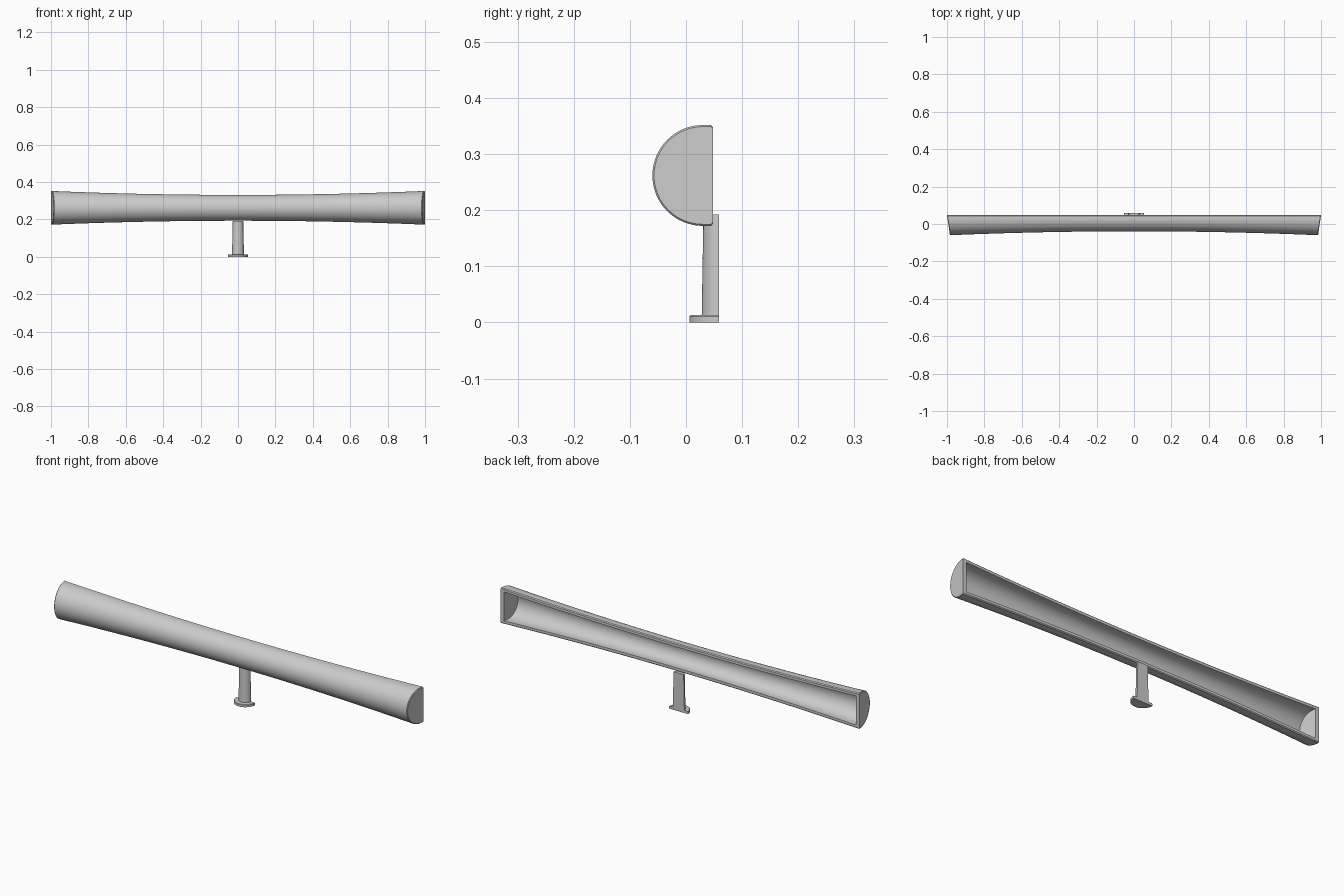
import bpy, bmesh, math

if "Cube" in bpy.data.objects:
    bpy.data.objects.remove(bpy.data.objects["Cube"])

BACK, CY, CZ = 0.048, 0.03, 0.262   # open back plane, arc centre
WALL, END = 0.017, 0.02             # shell and end wall thickness


def add_object(name, bm):
    bmesh.ops.recalc_face_normals(bm, faces=bm.faces)
    mesh = bpy.data.meshes.new(name)
    bm.to_mesh(mesh)
    bm.free()
    ob = bpy.data.objects.new(name, mesh)
    bpy.context.collection.objects.link(ob)
    bpy.context.view_layer.objects.active = ob
    ob.select_set(True)
    bpy.ops.object.shade_smooth_by_angle(angle=math.radians(35))
    ob.select_set(False)
    return ob


def d_section(bm, x, r, lip, n=32):
    """D-shaped section, open at the back; end sections lean inwards at the front."""
    pts = [(CY + (BACK - CY) * 1.0, r - lip), (BACK - 0.004, r)] if lip else [(BACK, r)]
    arc = [(CY - r * math.sin(math.pi * i / n), r * math.cos(math.pi * i / n)) for i in range(n + 1)]
    pts = pts + arc + [(y, -z) for y, z in reversed(pts)]
    return [bm.verts.new((x * (1 - 0.016 * (BACK - y) / 0.108), y, CZ + z)) for y, z in pts]


def skin(bm, rings):
    for a, b in zip(rings, rings[1:]):
        for i in range(len(a) - 1):
            bm.faces.new((a[i], a[i + 1], b[i + 1], b[i]))
    bm.faces.new(rings[0])
    bm.faces.new(rings[-1])


# flared hollow bar
bm = bmesh.new()
radius = lambda x: 0.069 + 0.021 * x * x
steps = [-1 + i / 16 for i in range(33)]
ends = [-0.997] + [x * 0.993 for x in steps[1:-1]] + [0.997]
outer = [d_section(bm, -1, radius(1) - 0.003, 0.003)]
outer += [d_section(bm, x, radius(x), 0.004) for x in ends]
outer += [d_section(bm, 1, radius(1) - 0.003, 0.003)]
inner = [d_section(bm, x * (1 - END), radius(x) - WALL, 0) for x in steps]
skin(bm, outer)
skin(bm, inner)
# flat rim around the opening
for k in (0, -1):
    o, i = [r[k] for r in outer], [r[k] for r in inner]
    i = [i[0]] + i + [i[-1]]
    for j in range(len(o) - 1):
        quad = list(dict.fromkeys((o[j], o[j + 1], i[j + 1], i[j])))
        bm.faces.new(quad)
for k in (0, -1):
    bm.faces.new((outer[k][0], outer[k][-1], inner[k][-1], inner[k][0]))
add_object("flared_bar", bm)


# half-round solids with a flat back
def half_round(name, rings, y_back, n=24):
    bm = bmesh.new()
    loops = []
    for z, rx, ry in rings:
        loops.append([bm.verts.new((rx * math.cos(math.pi * i / n),
                                    y_back - ry * math.sin(math.pi * i / n), z)) for i in range(n + 1)])
    skin(bm, loops)
    for a, b in zip(loops, loops[1:]):
        bm.faces.new((a[-1], a[0], b[0], b[-1]))
    add_object(name, bm)


half_round("stem", [(0.01, 0.032, 0.031), (0.192, 0.028, 0.028)], 0.059)
half_round("foot", [(0, 0.053, 0.053), (0.011, 0.053, 0.053), (0.013, 0.051, 0.051)], 0.059)
